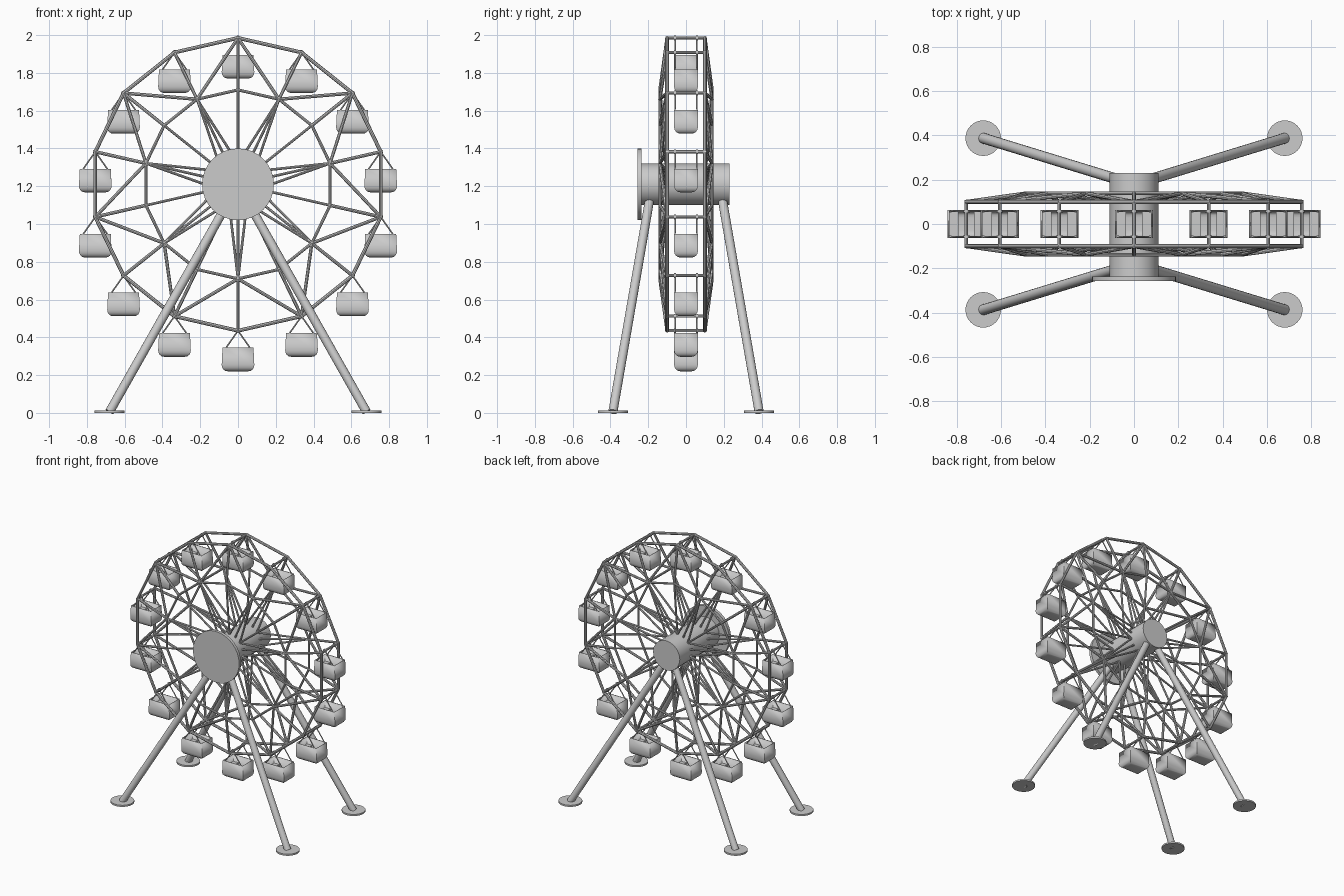
import bpy, bmesh, math
from mathutils import Vector, Matrix

if "Cube" in bpy.data.objects:
    bpy.data.objects.remove(bpy.data.objects["Cube"], do_unlink=True)

grey = bpy.data.materials.new("plain_grey")
grey.use_nodes = True
grey.diffuse_color = (0.6, 0.6, 0.6, 1)
grey.node_tree.nodes["Principled BSDF"].inputs["Base Color"].default_value = (0.6, 0.6, 0.6, 1)

SIDES = 14
CENTRE = 1.21
RIM, MID, HUB = 0.775, 0.5, 0.11
RIM_Y, MID_Y, HUB_Y = 0.1, 0.138, 0.1


def rod(bm, a, b, radius, segments=8):
    """Add a capped cylinder running from a to b."""
    a, b = Vector(a), Vector(b)
    d = b - a
    turn = d.to_track_quat("Z", "Y").to_matrix().to_4x4()
    bmesh.ops.create_cone(bm, cap_ends=True, segments=segments, radius1=radius,
                          radius2=radius, depth=d.length,
                          matrix=Matrix.Translation((a + b) / 2) @ turn)


def make_mesh(name, bm):
    mesh = bpy.data.meshes.new(name)
    bm.to_mesh(mesh)
    bm.free()
    mesh.materials.append(grey)
    return mesh


def place(name, mesh, location=(0, 0, 0)):
    obj = bpy.data.objects.new(name, mesh)
    obj.location = location
    bpy.context.collection.objects.link(obj)
    return obj


def smooth(obj, degrees=40):
    bpy.ops.object.select_all(action="DESELECT")
    obj.select_set(True)
    bpy.context.view_layer.objects.active = obj
    bpy.ops.object.shade_smooth_by_angle(angle=math.radians(degrees))


def build(name, rods):
    """Make one object from a list of (start, end, radius, segments)."""
    bm = bmesh.new()
    for r in rods:
        rod(bm, *r)
    obj = place(name, make_mesh(name, bm))
    smooth(obj)
    return obj


def at(k, radius, y):
    a = math.tau * k / SIDES
    return (radius * math.sin(a), y, CENTRE + radius * math.cos(a))


# Wheel frame: two mirrored sides, each a rim, an inner ring, braces and spokes
for side, s in (("front", -1), ("back", 1)):
    rim, ring, braces, spokes = [], [], [], []
    for k in range(SIDES):
        outer, inner = at(k, RIM, s * RIM_Y), at(k, MID, s * MID_Y)
        rim.append((outer, at(k + 1, RIM, s * RIM_Y), 0.01, 8))
        ring.append((inner, at(k + 1, MID, s * MID_Y), 0.008, 8))
        braces.append((outer, inner, 0.009, 8))
        spokes.append((inner, at(k, HUB, s * HUB_Y), 0.007, 8))
        if k % 2:
            for n in (k - 1, k + 1):
                braces.append((inner, at(n, RIM, s * RIM_Y), 0.009, 8))
                spokes.append((inner, at(n, HUB, s * HUB_Y), 0.007, 8))
    build(side + "_rim", rim)
    build(side + "_inner_ring", ring)
    build(side + "_braces", braces)
    build(side + "_spokes", spokes)

# Cross bars joining the two rims, with collars for the cabins
bars = []
for k in range(SIDES):
    bars.append((at(k, RIM, -RIM_Y - 0.008), at(k, RIM, RIM_Y + 0.008), 0.008, 8))
    for s in (-1, 1):
        bars.append((at(k, RIM, s * 0.052), at(k, RIM, s * 0.064), 0.013, 10))
build("cross_bars", bars)

# Hub drum and round front cover
build("hub", [((0, -0.24, CENTRE), (0, 0.23, CENTRE), HUB, 20)])
build("hub_cover", [((0, -0.258, CENTRE), (0, -0.236, CENTRE), 0.19, 32)])

# Support legs and round foot plates
for side, sy in (("front", -1), ("back", 1)):
    for hand, sx in (("left", 1), ("right", -1)):
        foot = (sx * 0.68, sy * 0.387, 0.006)
        build(f"{side}_{hand}_leg", [(foot, (sx * 0.01, sy * 0.182, CENTRE - 0.02), 0.024, 16)])
        build(f"{side}_{hand}_foot", [((foot[0], foot[1], 0), (foot[0], foot[1], 0.012), 0.08, 32)])

# Cabin tub: open box with a rounded bottom
TOP, BOTTOM = -0.09, -0.215
bm = bmesh.new()
bmesh.ops.create_cube(bm, size=1)
for v in bm.verts:
    high = v.co.z > 0
    v.co = (v.co.x * (0.164 if high else 0.176), v.co.y * 0.126, TOP if high else BOTTOM)
lid = [f for f in bm.faces if f.normal.z > 0.9]
bmesh.ops.delete(bm, geom=lid, context="FACES_ONLY")
low = [e for e in bm.edges if all(v.co.z < BOTTOM + 0.01 for v in e.verts)]
bmesh.ops.bevel(bm, geom=low, offset=0.034, segments=4, profile=0.5, affect="EDGES")
bmesh.ops.recalc_face_normals(bm, faces=bm.faces)
tub = make_mesh("cabin_tub", bm)

# Cabin hangers: slanted rods at each end meeting at the pivot
bm = bmesh.new()
for s in (-1, 1):
    for x in (-0.066, 0.066):
        rod(bm, (0, s * 0.056, 0), (x, s * 0.058, TOP - 0.004), 0.004, 6)
hangers = make_mesh("cabin_hangers", bm)

# Cabin benches: one block at each end of the tub
bm = bmesh.new()
for s in (-1, 1):
    bmesh.ops.create_cube(bm, size=1, matrix=Matrix.Translation((s * 0.056, 0, -0.16))
                          @ Matrix.Diagonal((0.042, 0.11, 0.04, 1)))
benches = make_mesh("cabin_benches", bm)

for k in range(SIDES):
    pivot = at(k, RIM, 0)
    body = place(f"cabin_tub_{k + 1}", tub, pivot)
    shell = body.modifiers.new("wall", "SOLIDIFY")
    shell.thickness = 0.007
    shell.offset = -1
    rods = place(f"cabin_hangers_{k + 1}", hangers, pivot)
    place(f"cabin_benches_{k + 1}", benches, pivot)
    if k == 0:
        smooth(body)
        smooth(rods)
